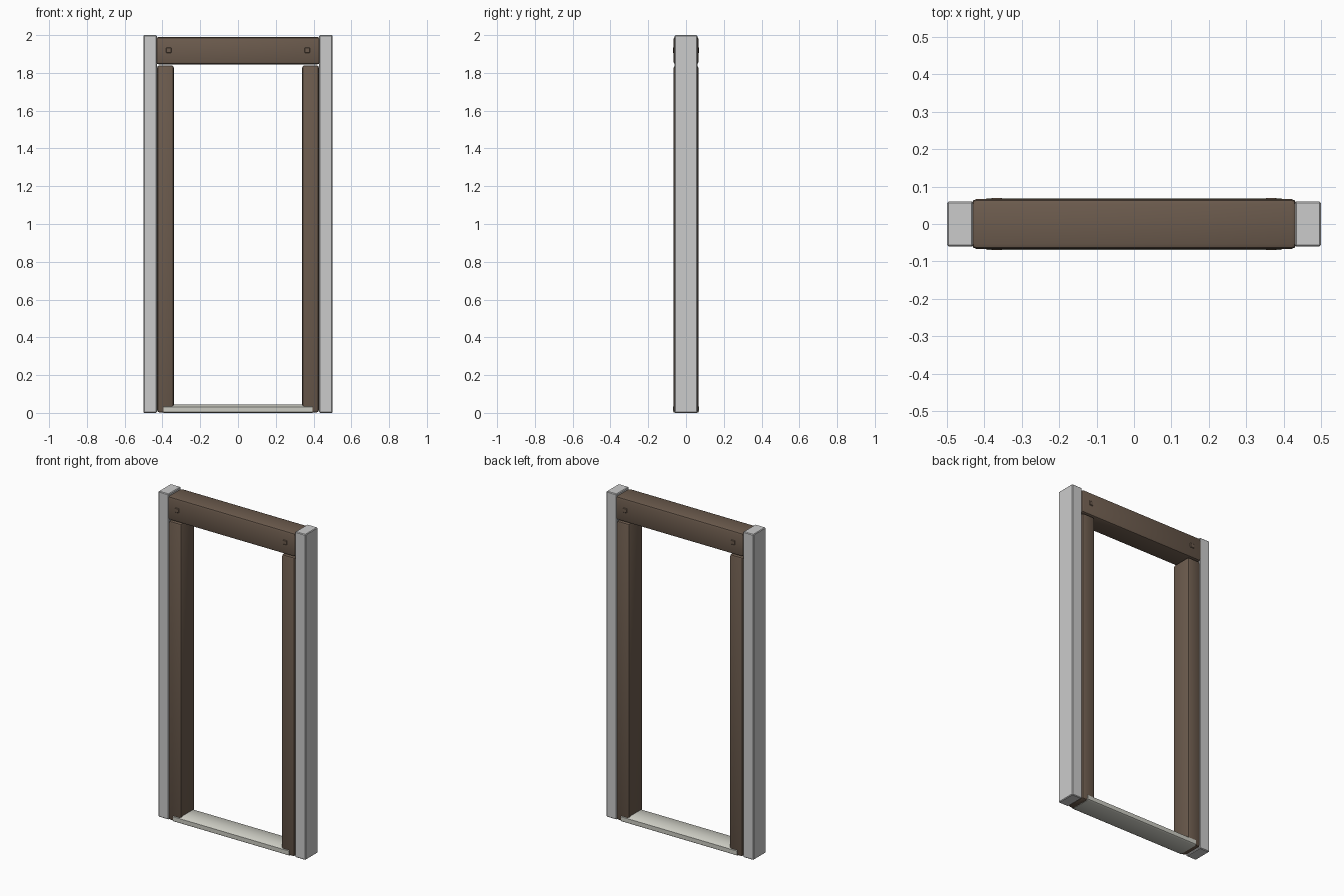
import bpy, bmesh

if "Cube" in bpy.data.objects:
    bpy.data.objects.remove(bpy.data.objects["Cube"])


def material(name, rgb):
    m = bpy.data.materials.new(name)
    m.diffuse_color = (*rgb, 1)
    m.use_nodes = True
    m.node_tree.nodes["Principled BSDF"].inputs["Base Color"].default_value = m.diffuse_color
    return m


wood = material("dark_wood", (0.15, 0.105, 0.075))
stone = material("sill_stone", (0.6, 0.6, 0.54))


def box(name, lo, hi, bevel, segments=2, mat=None):
    """Bevelled box between two corners."""
    bm = bmesh.new()
    bmesh.ops.create_cube(bm, size=1)
    for v in bm.verts:
        v.co = [lo[i] + (v.co[i] + 0.5) * (hi[i] - lo[i]) for i in range(3)]
    bmesh.ops.bevel(bm, geom=bm.edges[:], offset=bevel, segments=segments,
                    profile=0.5, affect='EDGES')
    mesh = bpy.data.meshes.new(name)
    bm.to_mesh(mesh)
    bm.free()
    ob = bpy.data.objects.new(name, mesh)
    bpy.context.collection.objects.link(ob)
    if mat:
        mesh.materials.append(mat)
    return ob


for side, s in (("left", -1), ("right", 1)):
    def span(a, b):
        return sorted((s * a, s * b))

    # Outer grey post
    a, b = span(0.43, 0.5)
    box(side + "_wall_post", (a, -0.06, 0), (b, 0.06, 2), 0.004, 1)
    # Wooden jamb
    a, b = span(0.34, 0.428)
    box(side + "_jamb", (a, -0.065, 0.002), (b, 0.065, 1.84), 0.012, 2, wood)
    # Square pegs on both faces of the lintel
    a, b = span(0.352, 0.382)
    for face, f in (("front", -1), ("back", 1)):
        y0, y1 = sorted((f * 0.05, f * 0.07))
        box(f"{side}_{face}_peg", (a, y0, 1.905), (b, y1, 1.935), 0.004, 1, wood)

# Lintel
box("lintel", (-0.434, -0.067, 1.845), (0.434, 0.067, 1.99), 0.014, 2, wood)

# Threshold sill: chamfered profile extruded along x
profile = [(-0.069, 0.006), (-0.069, 0.032), (-0.05, 0.045),
           (0.05, 0.045), (0.069, 0.032), (0.069, 0.006),
           (0.06, 0.0), (-0.06, 0.0)]
bm = bmesh.new()
face = bm.faces.new([bm.verts.new((-0.394, y, z)) for y, z in profile])
ext = bmesh.ops.extrude_face_region(bm, geom=[face])
for v in ext["geom"]:
    if isinstance(v, bmesh.types.BMVert):
        v.co.x = 0.394
bmesh.ops.recalc_face_normals(bm, faces=bm.faces[:])
mesh = bpy.data.meshes.new("sill")
bm.to_mesh(mesh)
bm.free()
mesh.materials.append(stone)
bpy.context.collection.objects.link(bpy.data.objects.new("sill", mesh))

# Soft bevels with crisp edges
for ob in list(bpy.context.collection.objects):
    bpy.ops.object.select_all(action='DESELECT')
    ob.select_set(True)
    bpy.context.view_layer.objects.active = ob
    bpy.ops.object.shade_smooth_by_angle(angle=0.61)
